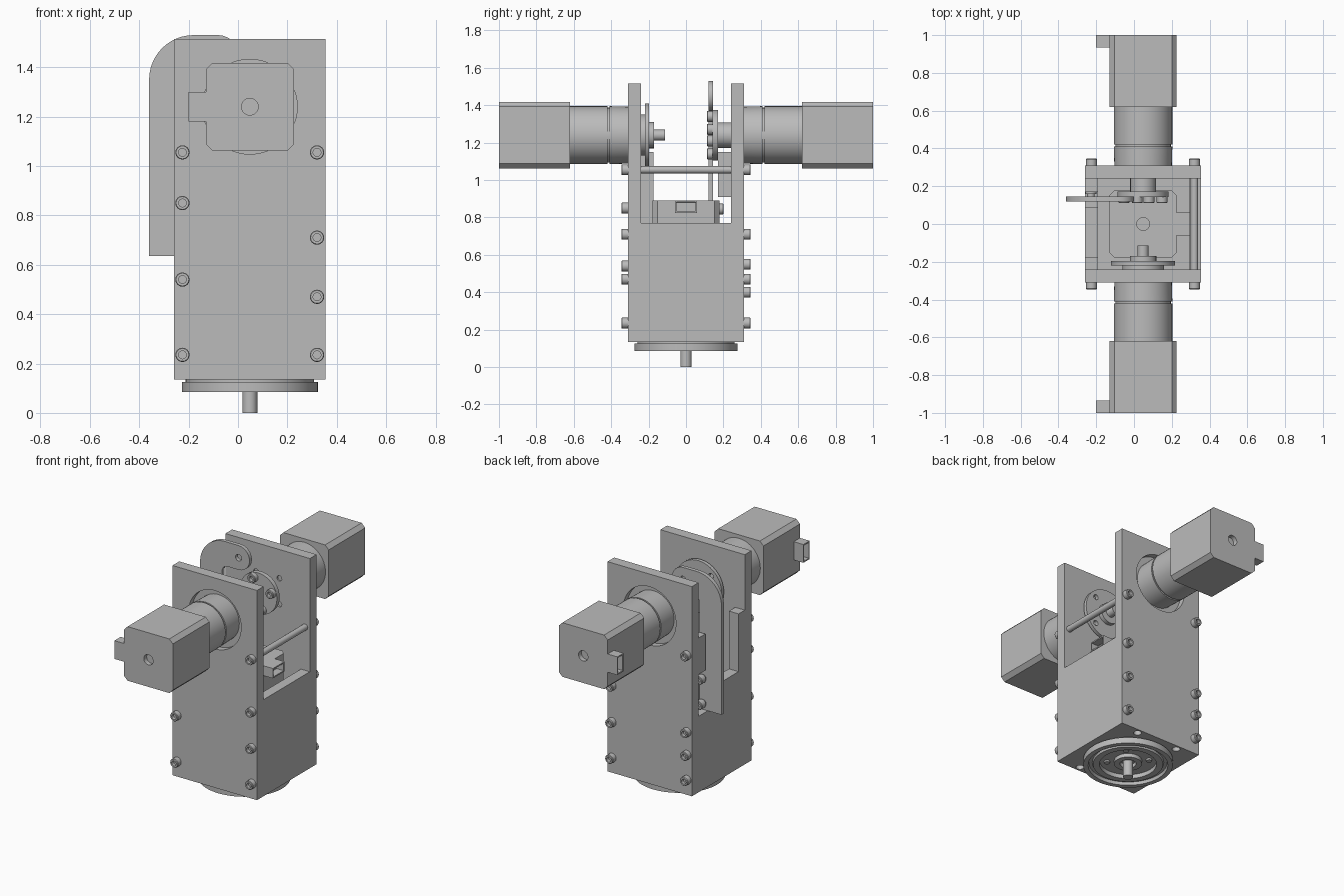
import bpy, bmesh
from math import sin, cos, radians
from mathutils import Vector, Matrix

cube = bpy.data.objects.get("Cube")
if cube:
    bpy.data.objects.remove(cube, do_unlink=True)

grey = bpy.data.materials.new("plain_grey")
grey.use_nodes = True
COLOUR = (0.5, 0.5, 0.5, 1)
grey.diffuse_color = COLOUR
grey.node_tree.nodes["Principled BSDF"].inputs["Base Color"].default_value = COLOUR

CX, AXLE = 0.048, 1.24           # centre line and height of the side motors
X, Y, Z = Vector((1, 0, 0)), Vector((0, 1, 0)), Vector((0, 0, 1))
parts = []


def finish(name, bm, matrix=None):
    bmesh.ops.recalc_face_normals(bm, faces=bm.faces[:])
    if matrix:
        bm.transform(matrix)
    mesh = bpy.data.meshes.new(name)
    bm.to_mesh(mesh)
    bm.free()
    obj = bpy.data.objects.new(name, mesh)
    mesh.materials.append(grey)
    bpy.context.collection.objects.link(obj)
    parts.append(obj)
    return obj


def frame(origin, z_axis, x_axis=X):
    """Matrix with local z along z_axis and local x along x_axis."""
    m = Matrix((x_axis, z_axis.cross(x_axis), z_axis)).transposed().to_4x4()
    m.translation = origin
    return m


def box(name, x, y, z, matrix=None, hollow=False):
    bm = bmesh.new()
    bmesh.ops.create_cube(bm, size=1)
    for v in bm.verts:
        v.co = [lo + (c + 0.5) * (hi - lo) for c, (lo, hi) in zip(v.co, (x, y, z))]
    if hollow:                    # pocket in the +x face
        bm.normal_update()
        face = [f for f in bm.faces if f.normal.x > 0.9]
        bmesh.ops.inset_individual(bm, faces=face, thickness=0.012)
        bmesh.ops.inset_individual(bm, faces=face, thickness=0.0005, depth=-0.05)
    return finish(name, bm, matrix)


def prism(name, points, axis, a, b):
    """Extrude an outline along x (points are y, z), y (x, z) or z (x, y)."""
    i = "xyz".index(axis)
    bm = bmesh.new()
    rings = []
    for d in (a, b):
        rings.append([bm.verts.new(tuple(p[:i]) + (d,) + tuple(p[i:])) for p in points])
        bm.faces.new(rings[-1])
    n = len(points)
    for k in range(n):
        bm.faces.new((rings[0][k], rings[0][(k + 1) % n], rings[1][(k + 1) % n], rings[1][k]))
    return finish(name, bm)


def lathe(name, profile, matrix, segments=48):
    """Turn a (radius, height) profile about local z."""
    bm = bmesh.new()
    verts = [bm.verts.new((r, 0, h)) for r, h in profile]
    edges = [bm.edges.new(pair) for pair in zip(verts, verts[1:])]
    bmesh.ops.spin(bm, geom=verts + edges, cent=(0, 0, 0), axis=(0, 0, 1),
                   angle=radians(360), steps=segments, use_duplicate=False)
    bmesh.ops.remove_doubles(bm, verts=bm.verts[:], dist=0.0001)
    return finish(name, bm, matrix)


def disc(name, radius, h0, h1, matrix, segments=48):
    return lathe(name, [(0, h0), (radius, h0), (radius, h1), (0, h1)], matrix, segments)


def cut(target, cutter):
    cutter.hide_render = True
    mod = target.modifiers.new("cut", "BOOLEAN")
    mod.object, mod.solver = cutter, "EXACT"
    bpy.context.view_layer.objects.active = target
    bpy.ops.object.modifier_apply(modifier=mod.name)
    parts.remove(cutter)
    bpy.data.objects.remove(cutter, do_unlink=True)


def arc(cx, cz, r, start, end, steps=12):
    angles = [radians(start + (end - start) * k / steps) for k in range(steps + 1)]
    return [(cx + r * cos(t), cz + r * sin(t)) for t in angles]


def circle_points(count, radius, offset):
    return [(radius * cos(radians(offset + k * 360 / count)),
             radius * sin(radians(offset + k * 360 / count))) for k in range(count)]


# Motor: stepped gearbox, chamfered square can, open connector
def motor(name, matrix):
    lathe(name + "_gearbox", [(0, -0.06), (0.15, -0.06), (0.155, 0.1), (0.147, 0.1),
                              (0.147, 0.11), (0.155, 0.11), (0.155, 0.32), (0, 0.32)], matrix)
    h, c = 0.178, 0.152
    outline = [(h, -c), (h, c), (c, h), (-c, h), (-h, c), (-h, -c), (-c, -h), (c, -h)]
    can = prism(name + "_can", outline, "z", 0.31, 0.69)
    cut(can, disc("cutter", 0.034, 0.66, 0.72, Matrix.Identity(4), 24))
    can.data.transform(matrix)
    box(name + "_connector", (h - 0.002, 0.248), (-0.06, 0.06), (0.625, 0.69), matrix, True)


front = frame((CX, -0.31, AXLE), -Y, -X)
back = frame((CX, 0.31, AXLE), Y, -X)
motor("front_motor", front)
motor("back_motor", back)
motor("base_motor", frame((CX, 0, 0.2), Z, X))

# Tall end plates with a recess around each gearbox and four screw holes inside
for name, y, m in (("front_plate", (-0.31, -0.24), front), ("back_plate", (0.24, 0.31), back)):
    plate = box(name, (-0.26, 0.355), y, (0.135, 1.515))
    cut(plate, disc("cutter", 0.192, -0.04, 0.05, m))
    for u, v in circle_points(4, 0.12, 45):
        cut(plate, disc("cutter", 0.018, -0.1, -0.05, m @ Matrix.Translation((u, v, 0)), 16))

# Side panels and floor of the box
box("right_panel", (-0.0 + 0.29, 0.355), (-0.24, 0.24), (0.135, 0.77))
prism("left_panel", [(-0.24, 0.135), (0.24, 0.135), (0.24, 0.635), (0.09, 0.635), (0.09, 0.77),
                     (-0.175, 0.77), (-0.175, 1.15), (-0.24, 1.15)], "x", -0.26, -0.19)
box("left_panel_tab", (-0.26, -0.19), (0.17, 0.24), (0.91, 1.15))
floor = box("floor", (-0.19, 0.29), (-0.24, 0.24), (0.135, 0.205))
for obj, y in (("front_plate", -0.275), ("back_plate", 0.275)):
    for dx in (-0.155, 0.155):
        cut(bpy.data.objects[obj], disc("cutter", 0.025, 0.1, 0.165, frame((CX + dx, y, 0), Z), 16))

# Cross rod between the end plates
disc("cross_rod", 0.02, -0.24, 0.24, frame((0.32, 0, 1.055), Y), 16)

# Socket-head bolts on both end plates
BOLT = [(0, 0.015), (0.016, 0.015), (0.016, 0.036), (0.026, 0.036), (0.029, 0.032),
        (0.029, -0.005), (0, -0.005)]
RIGHT_ROW = (1.055, 0.71, 0.47, 0.235)
for side, y, axis, left_row in (("front", -0.31, -Y, (1.055, 0.85, 0.54, 0.235)),
                                ("back", 0.31, Y, (1.055, 0.55, 0.4, 0.235))):
    for x, row in ((0.32, RIGHT_ROW), (-0.225, left_row)):
        for z in row:
            lathe(side + "_bolt", BOLT, frame((x, y, z), axis), 16)

# Hooked arm plate with its fixing bolts
arm = prism("hooked_arm", [(-0.36, 0.635)] + arc(-0.18, 1.35, 0.18, 180, 90)
            + arc(-0.08, 1.45, 0.08, 90, -90) + arc(-0.16, 1.33, 0.04, 90, 180, 6)
            + [(-0.2, 0.635)], "y", 0.12, 0.145)
cut(arm, disc("cutter", 0.022, 0.1, 0.16, frame((-0.08, 0, 1.45), Y), 16))
for z in (0.845, 0.68):
    lathe("arm_bolt", BOLT, frame((-0.228, 0.165, z), Y), 16)
    disc("arm_spacer", 0.02, 0.144, 0.162, frame((-0.228, 0, z), Y), 16)

# Front hub: stepped disc with holes and a stub shaft
hub = frame((CX, 0, AXLE), Y)
lathe("front_hub", [(0, -0.245), (0.11, -0.245), (0.11, -0.22), (0.17, -0.22), (0.17, -0.197),
                    (0.07, -0.197), (0.07, -0.17), (0.029, -0.17), (0.029, -0.113), (0, -0.113)], hub)
for u, v in circle_points(4, 0.13, 45):
    cut(bpy.data.objects["front_hub"],
        disc("cutter", 0.018, -0.23, -0.18, hub @ Matrix.Translation((u, v, 0)), 16))

# Back hub: boss, flange and four screws
lathe("back_hub", [(0.03, 0.15), (0.03, 0.143), (0.135, 0.143), (0.135, 0.172), (0.068, 0.172),
                   (0.068, 0.245), (0, 0.245), (0, 0.15), (0.03, 0.15)], hub)
for u, v in circle_points(4, 0.105, 17):
    lathe("hub_screw", BOLT, frame((CX + u, 0.147, AXLE + v), -Y), 16)

# Output flange and shaft under the box
base = frame((CX, 0, 0), Z)
lathe("output_flange", [(0, 0.12), (0.05, 0.12), (0.05, 0.095), (0.085, 0.095), (0.085, 0.12),
                        (0.175, 0.12), (0.175, 0.092), (0.215, 0.092), (0.22, 0.105),
                        (0.24, 0.105), (0.245, 0.085), (0.275, 0.085), (0.275, 0.125),
                        (0.26, 0.125), (0.26, 0.137), (0, 0.137)], base, 64)
disc("output_shaft", 0.03, 0, 0.13, base, 24)
for u, v in circle_points(4, 0.13, 45):
    disc("flange_screw", 0.018, 0.108, 0.122, base @ Matrix.Translation((u, v, 0)), 12)

# Smooth round surfaces, keep edges crisp
bpy.ops.object.select_all(action="DESELECT")
for obj in parts:
    obj.select_set(True)
bpy.context.view_layer.objects.active = parts[0]
bpy.ops.object.shade_smooth_by_angle(angle=radians(30))
